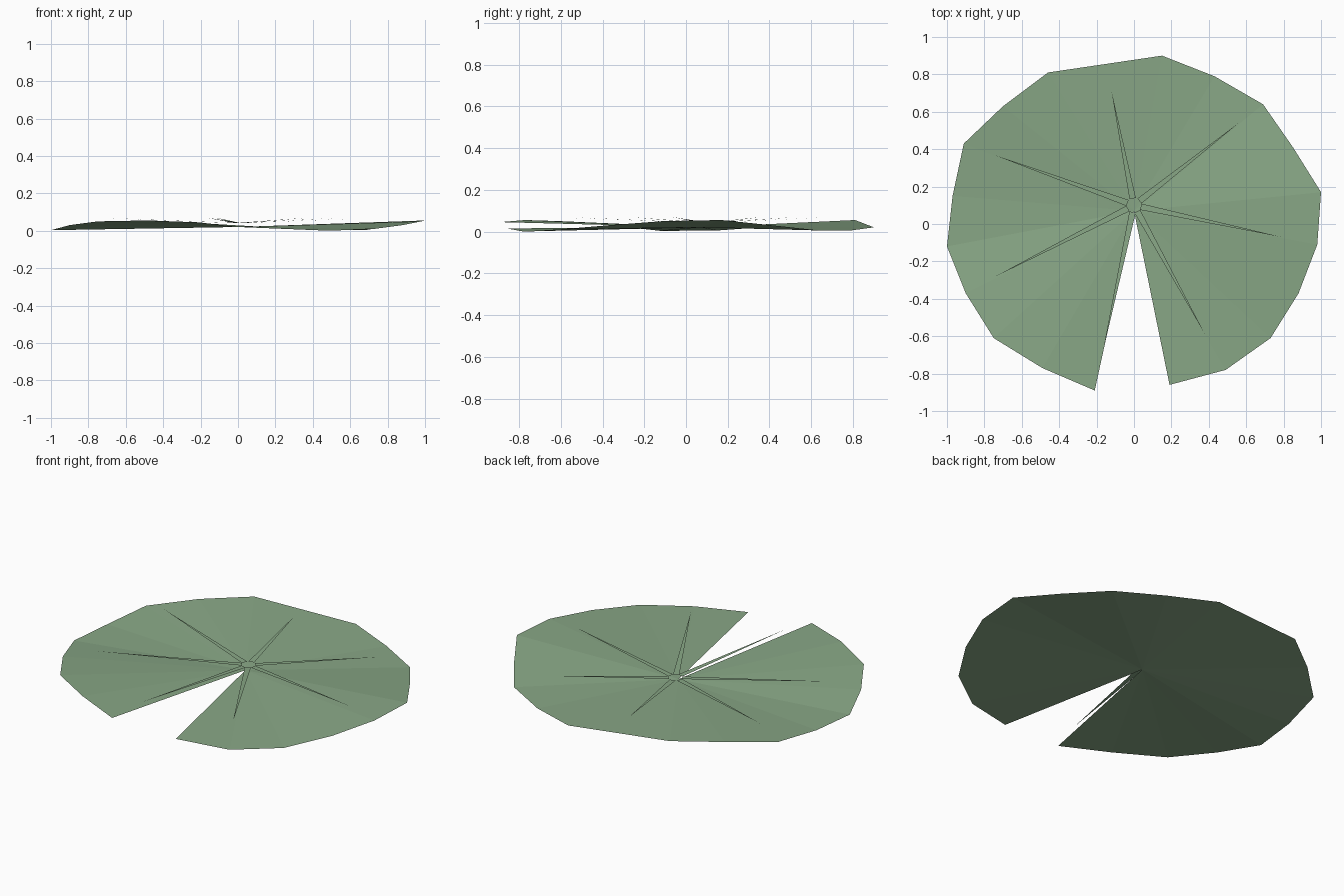
import bpy
from mathutils import Vector

cube = bpy.data.objects.get("Cube")
if cube:
    bpy.data.objects.remove(cube, do_unlink=True)


def make_material(name, colour):
    mat = bpy.data.materials.new(name)
    mat.use_nodes = True
    mat.diffuse_color = colour
    mat.node_tree.nodes["Principled BSDF"].inputs["Base Color"].default_value = colour
    return mat


def make_object(name, verts, faces, mat):
    mesh = bpy.data.meshes.new(name)
    mesh.from_pydata(verts, [], faces)
    mesh.materials.append(mat)
    mesh.update()
    obj = bpy.data.objects.new(name, mesh)
    bpy.context.collection.objects.link(obj)
    return obj


leaf_green = make_material("leaf green", (0.25, 0.39, 0.24, 1))

# Wavy pad: a fan of flat facets from the stem point, open at the front notch
rim = [
    (0.19, -0.86, 0.015), (0.49, -0.78, 0.0), (0.73, -0.61, 0.01),
    (0.88, -0.37, 0.03), (0.98, -0.11, 0.05), (1.0, 0.17, 0.055),
    (0.85, 0.41, 0.03), (0.69, 0.64, 0.005), (0.43, 0.79, 0.005),
    (0.15, 0.9, 0.02), (-0.46, 0.81, 0.055), (-0.7, 0.63, 0.045),
    (-0.91, 0.43, 0.025), (-0.97, 0.15, 0.005), (-1.0, -0.12, 0.003),
    (-0.9, -0.37, 0.03), (-0.75, -0.61, 0.05), (-0.49, -0.77, 0.055),
    (-0.21, -0.89, 0.045),
]
stem_point = (0, 0.07, 0.02)
fan = [(0, i, i + 1) for i in range(1, len(rim))]
make_object("lily_pad", [stem_point] + rim, fan, leaf_green)

# Veins: thin slivers radiating just above the pad, rising to their tips
vein_tips = [(-0.12, 0.71), (0.56, 0.54), (0.79, -0.07), (0.38, -0.59),
             (-0.17, -0.7), (-0.74, -0.28), (-0.75, 0.37)]
hub = Vector((0, 0.1, 0.042))
verts, faces = [], []
for x, y in vein_tips:
    tip = Vector((x, y, 0.07))
    out = Vector((x, y - hub.y, 0)).normalized()
    side = Vector((-out.y, out.x, 0)) * 0.017
    base = hub + out * 0.037
    n = len(verts)
    verts += [base - side, tip, base + side]
    faces.append((n, n + 1, n + 2))
make_object("veins", verts, faces, leaf_green)
